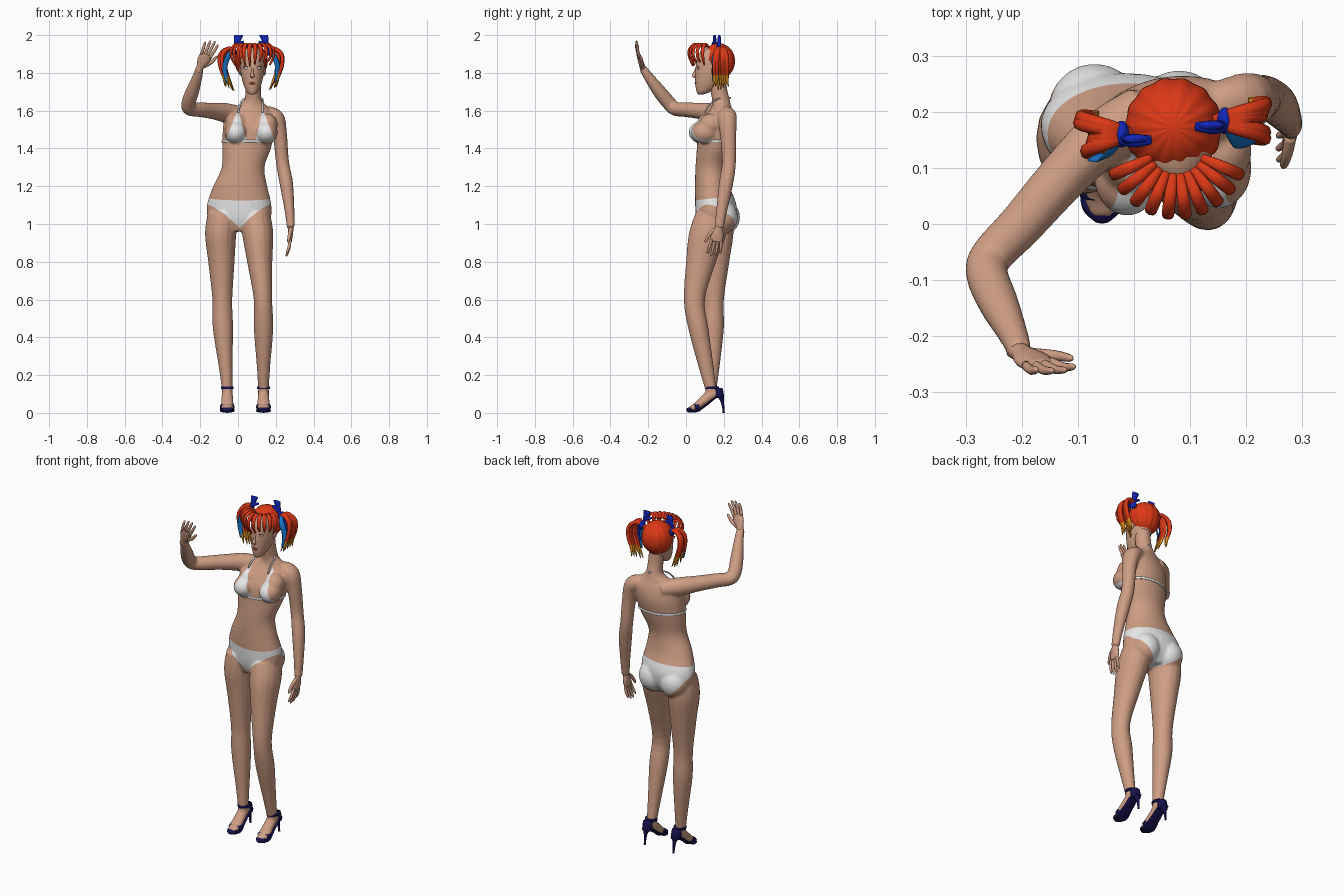
import bpy, bmesh, math, random
from mathutils import Vector, Matrix

random.seed(4)
if "Cube" in bpy.data.objects:
    bpy.data.objects.remove(bpy.data.objects["Cube"])


def material(name, rgb):
    m = bpy.data.materials.new(name)
    m.use_nodes = True
    m.diffuse_color = (*rgb, 1)
    node = next(n for n in m.node_tree.nodes if n.type == 'BSDF_PRINCIPLED')
    node.inputs["Base Color"].default_value = (*rgb, 1)
    node.inputs["Roughness"].default_value = 0.7
    return m


SKIN = material("skin", (0.62, 0.34, 0.23))
WHITE = material("white_fabric", (0.8, 0.8, 0.8))
RED = material("red_hair", (0.72, 0.04, 0.008))
ORANGE = material("orange_hair_tip", (0.72, 0.28, 0.012))
BLUE = material("blue_ribbon", (0.006, 0.02, 0.5))
SKY = material("light_blue_ribbon", (0.01, 0.19, 0.62))
NAVY = material("navy_shoe", (0.008, 0.006, 0.075))
LIP = material("lip_red", (0.36, 0.05, 0.04))
DARK = material("dark_lash", (0.06, 0.025, 0.02))
X, Y, Z = Vector((1, 0, 0)), Vector((0, 1, 0)), Vector((0, 0, 1))


def spline(pts, k=4):
    """Catmull-Rom through rows of x, y, z, radius, radius, turn."""
    rows = [tuple(p) + (0,) * (6 - len(p)) for p in pts]
    ext = [rows[0]] + rows + [rows[-1]]
    out = []
    for a, b, c, d in zip(ext, ext[1:], ext[2:], ext[3:]):
        for i in range(k):
            t = i / k
            out.append([q + 0.5 * t * (r - p + t * (2*p - 5*q + 4*r - s + t * (3*(q - r) + s - p)))
                        for p, q, r, s in zip(a, b, c, d)])
    return out + [list(rows[-1])]


def loft(bm, pts, ref=X, n=16, level=False, mat=0):
    """Elliptical rings along a path, first radius in the ref direction."""
    path = spline(pts)
    rings = []
    for i, p in enumerate(path):
        t = Vector(path[min(i + 1, len(path) - 1)][:3]) - Vector(path[max(i - 1, 0)][:3])
        t = Z if level else t.normalized()
        u = (ref - t * ref.dot(t)).normalized()
        u = Matrix.Rotation(math.radians(p[5]), 3, t) @ u
        v = t.cross(u)
        rings.append([bm.verts.new(Vector(p[:3]) + u * p[3] * math.cos(a) + v * p[4] * math.sin(a))
                      for a in (math.tau * j / n for j in range(n))])
    faces = [bm.faces.new(rings[0][::-1]), bm.faces.new(rings[-1])]
    for r, s in zip(rings, rings[1:]):
        faces += [bm.faces.new((r[j], r[(j + 1) % n], s[(j + 1) % n], s[j])) for j in range(n)]
    for f in faces:
        f.material_index = mat


def blob(bm, centre, radii, u=24, v=14):
    m = Matrix.LocRotScale(Vector(centre), None, Vector(radii))
    return bmesh.ops.create_uvsphere(bm, u_segments=u, v_segments=v, radius=1, matrix=m)["verts"]


def finish(bm, name, *mats):
    bmesh.ops.recalc_face_normals(bm, faces=bm.faces)
    for f in bm.faces:
        f.smooth = True
    me = bpy.data.meshes.new(name)
    bm.to_mesh(me)
    bm.free()
    for m in mats:
        me.materials.append(m)
    ob = bpy.data.objects.new(name, me)
    bpy.context.collection.objects.link(ob)
    return ob


def part(name, mat, pts, ref=X, **kw):
    bm = bmesh.new()
    loft(bm, pts, ref, **kw)
    return finish(bm, name, mat)


def ball(name, mat, centre, radii):
    bm = bmesh.new()
    blob(bm, centre, radii)
    return finish(bm, name, mat)


# Body: torso, limbs and feet fused into one smooth skin
FEET = (("right", -0.057), ("left", 0.135))
bm = bmesh.new()
loft(bm, [(0.005, .15, .96, .07, .07, -8), (.007, .158, 1.02, .16, .1, -8), (.006, .158, 1.1, .172, .108, -8),
          (.012, .14, 1.2, .143, .092, -4), (.027, .135, 1.3, .113, .085), (.045, .15, 1.4, .13, .092, 8),
          (.058, .165, 1.5, .14, .096, 12), (.065, .18, 1.57, .135, .075, 14), (.075, .187, 1.62, .085, .052, 10),
          (.08, .185, 1.655, .047, .047), (.08, .172, 1.72, .042, .045), (.078, .165, 1.79, .042, .045)],
     n=28, level=True)
loft(bm, [(-.08, .155, 1.06, .08, .095), (-.092, .152, .95, .083, .1), (-.088, .15, .8, .07, .08),
          (-.083, .145, .6, .053, .056), (-.08, .145, .45, .054, .056), (-.066, .138, .25, .037, .041),
          (-.057, .132, .12, .028, .03), (-.057, .135, .09, .027, .03)], level=True)
loft(bm, [(.09, .145, 1.06, .08, .095), (.104, .115, .95, .083, .1), (.115, .08, .8, .067, .08),
          (.132, .044, .6, .049, .056), (.135, .065, .45, .052, .054), (.135, .105, .25, .036, .041),
          (.135, .132, .12, .028, .03), (.135, .135, .09, .027, .03)], level=True)
loft(bm, [(.15, .21, 1.575, .045, .05), (.2, .218, 1.56, .046, .052), (.222, .223, 1.47, .038, .043),
          (.235, .228, 1.33, .035, .037), (.255, .213, 1.22, .036, .038), (.272, .19, 1.08, .027, .03),
          (.28, .175, .98, .021, .024)])
loft(bm, [(.02, .2, 1.575, .045, .05), (-.06, .15, 1.588, .052, .05), (-.13, .08, 1.598, .044, .045),
          (-.2, 0, 1.605, .039, .041), (-.255, -.058, 1.61, .037, .038), (-.262, -.09, 1.64, .038, .038),
          (-.242, -.14, 1.7, .036, .036), (-.216, -.195, 1.775, .027, .027), (-.203, -.228, 1.825, .02, .022)], Z)
for x, y in ((-.07, .2), (.08, .188)):
    blob(bm, (x, y, 1.035), (.084, .086, .09))
for x, y in ((-.012, .087), (.15, .1)):
    blob(bm, (x, y, 1.485), (.06, .073, .06))
    blob(bm, (x + .005, y + .03, 1.525), (.055, .06, .06))
for _, x in FEET:
    loft(bm, [(x, .172, .105, .022, .02), (x, .14, .1, .029, .03), (x, .095, .065, .032, .027),
              (x, .055, .034, .035, .02), (x, .015, .021, .022, .011)])
body = finish(bm, "body", SKIN, WHITE)
fuse = body.modifiers.new("fuse", 'REMESH')
fuse.mode, fuse.voxel_size = 'VOXEL', 0.007
relax = body.modifiers.new("relax", 'SMOOTH')
relax.factor, relax.iterations = 0.5, 5
fused = bpy.data.meshes.new_from_object(body.evaluated_get(bpy.context.evaluated_depsgraph_get()))
body.modifiers.clear()
body.data = fused
fused.materials.clear()
for m in (SKIN, WHITE):
    fused.materials.append(m)


def triangle_planes(tri):
    mid = sum((Vector((p[0], 0, p[1])) for p in tri), Vector()) / 3
    for (ax, az), (bx, bz) in zip(tri, tri[1:] + tri[:1]):
        co, no = Vector((ax, 0, az)), Vector((az - bz, 0, bx - ax)).normalized()
        yield co, no if (mid - co).dot(no) > 0 else -no


# Swimwear: cut the skin along planes and colour the faces inside them
pelvis = [(Vector((.01, .05, .985)), Vector((s * .88, .35, 1)).normalized()) for s in (-1, 1)]
pelvis.append((Vector((0, .05, 1.125)), Vector((0, .12, -1)).normalized()))
regions = [(pelvis, lambda c: .9 < c.z < 1.2 and c.x < .23)]
for tri in ([(0, 1.61), (-.07, 1.43), (.047, 1.435)], [(.13, 1.61), (.092, 1.435), (.2, 1.43)]):
    regions.append((list(triangle_planes(tri)), lambda c: 1.4 < c.z < 1.63 and c.y < .145 and -.09 < c.x < .22))
bm = bmesh.new()
bm.from_mesh(fused)
for planes, near in regions:
    for co, no in planes:
        fs = [f for f in bm.faces if near(f.calc_center_median())]
        geom = fs + list({e for f in fs for e in f.edges}) + list({v for f in fs for v in f.verts})
        bmesh.ops.bisect_plane(bm, geom=geom, dist=1e-5, plane_co=co, plane_no=no)
    for f in bm.faces:
        c = f.calc_center_median()
        if near(c) and all((c - co).dot(no) > 0 for co, no in planes):
            f.material_index = 1
for f in bm.faces:
    f.smooth = True
bm.to_mesh(fused)
bm.free()

# Chest band and neck straps
band = []
for i in range(25):
    a = math.tau * i / 24
    p = Matrix.Rotation(math.radians(10), 3, 'Z') @ Vector((.136 * math.cos(a), .096 * math.sin(a), 0))
    band.append((.05 + p.x, .156 + p.y, 1.438, .007, .003))
part("chest_band", WHITE, band, Z, n=8)
for name, x, nx in (("right", 0, .03), ("left", .13, .13)):
    part(name + "_neck_strap", WHITE, [(x, .1, 1.59, .005, .004), (x * .7 + nx * .3, .12, 1.625, .005, .004),
         (nx, .165, 1.662, .005, .004), (.08, .236, 1.668, .005, .004)], n=8)


# Hands
def hand(name, wrist, along, thumb):
    w, a = Vector(wrist), Vector(along).normalized()
    t = Vector(thumb)
    t = (t - a * t.dot(a)).normalized()
    n = a.cross(t)
    bm = bmesh.new()

    def limb(rows, ref):
        loft(bm, [(*(w + a * i + t * j + n * k), r, q) for i, j, k, r, q in rows], ref, n=10)
    limb([(-.02, 0, 0, .019, .019), (.01, 0, 0, .021, .016), (.045, 0, 0, .033, .014), (.085, 0, 0, .033, .01)], t)
    for k, size in ((-1.5, .062), (-.5, .08), (.5, .087), (1.5, .076)):
        limb([(.075, k * .016, 0, .008, .009), (.08 + size * .5, k * .02, .003, .0078, .008),
              (.08 + size * .9, k * .022, .012, .006, .006), (.08 + size, k * .022, .015, .002, .002)], t)
    limb([(.02, .015, 0, .011, .012), (.055, .042, .004, .0095, .01), (.09, .054, .008, .007, .007),
          (.1, .056, .009, .002, .002)], n)
    finish(bm, name, SKIN)


hand("right_hand", (-.203, -.228, 1.825), (.075, -.05, .15), X)
hand("left_hand", (.28, .175, .99), (-.01, -.03, -.16), -Y)

# Head and face
HX = .076
part("head", SKIN, [(HX, .078, 1.686, .012, .014), (HX, .093, 1.70, .03, .037), (HX, .113, 1.735, .046, .063),
     (HX, .132, 1.78, .058, .084), (HX, .142, 1.82, .064, .092), (HX, .15, 1.88, .065, .09),
     (HX, .157, 1.92, .05, .07), (HX, .16, 1.94, .015, .02)], n=28, level=True)
part("nose", SKIN, [(HX, .055, 1.825, .005, .006), (HX, .047, 1.8, .007, .009), (HX, .042, 1.783, .011, .011),
     (HX, .05, 1.773, .006, .005)], level=True, n=12)
ball("lips", LIP, (HX, .053, 1.745), (.016, .007, .007))
for side, s in (("right", -1), ("left", 1)):
    ball(side + "_eye", WHITE, (HX + s * .033, .064, 1.825), (.014, .006, .006))
    ball(side + "_lash", DARK, (HX + s * .034, .063, 1.832), (.016, .006, .002))
    ball(side + "_ear", SKIN, (HX + s * .064, .15, 1.81), (.008, .016, .024))

# Hair cap with combed ridges, trimmed open at the face
bm = bmesh.new()
crown = Vector((.07, .172, 1.862))
blob(bm, crown, (.086, .088, .095), u=84, v=24)
for v in bm.verts:
    d = v.co - crown
    v.co = crown + d * (1 + .018 * math.cos(14 * math.atan2(d.y, d.x)) * math.hypot(d.x, d.y) / .087)
bmesh.ops.bisect_plane(bm, geom=bm.verts[:] + bm.edges[:] + bm.faces[:], dist=1e-5, plane_co=(0, .108, 1.89),
                       plane_no=Vector((0, 1, .7)).normalized(), clear_inner=True)
bmesh.ops.holes_fill(bm, edges=[e for e in bm.edges if e.is_boundary], sides=0)
finish(bm, "hair_cap", RED).select_set(True)

# Curled fringe strands
bm = bmesh.new()
for i in range(10):
    a = math.radians(-66 + 132 * i / 9)
    d = Vector((math.sin(a), -math.cos(a), 0))
    drop = random.uniform(-.015, .015)
    rows = ((.05, 1.938, .008), (.092, 1.953, .011), (.122, 1.925, .011), (.122, 1.885, .009), (.1, 1.85 + drop, .003))
    loft(bm, [(HX + d.x * r, .138 + d.y * r, z, w, .006) for r, z, w in rows], Z.cross(d), n=8)
finish(bm, "fringe", RED)

# Pigtails with orange tips, bows and trailing ribbons
for side, s in (("right", -1), ("left", 1)):
    cx, cy = .07, .172 + s * .012
    bm = bmesh.new()
    for i in range(7):
        g, dy = random.uniform(-.018, .012), (i - 3) * .009
        rows = ((.07, 0, 1.9, .01), (.115, .5, 1.93, .013), (.153 + g, 1, 1.9, .013), (.156 + g, 1.2, 1.84, .012),
                (.135 + g, 1.2, 1.775, .01), (.12 + g * 2, 1.5, 1.72 + g, .002))
        loft(bm, [(cx + s * o, cy + dy * k, z, w, w * .8) for o, k, z, w in rows], Y, n=8)
    for f in bm.faces:
        f.material_index = int(f.calc_center_median().z < 1.785)
    finish(bm, side + "_pigtail", RED, ORANGE)
    ball(side + "_hair_tie", BLUE, (cx + s * .092, cy, 1.915), (.014, .024, .024))
    part(side + "_bow", BLUE, [(cx + s * .088, cy - .008, 1.93, .007, .008), (cx + s * .075, cy - .008, 1.965, .016, .009),
         (cx + s * .066, cy - .008, 2.0, .024, .008)], level=True, n=10)
    part(side + "_bow_loop", BLUE, [(cx + s * .095, cy - .01, 1.925, .008, .006), (cx + s * .07, cy - .012, 1.953, .012, .01),
         (cx + s * .04, cy - .01, 1.965, .008, .006)], Y, n=10)
    for name, mat, dy, dz in (("_front_ribbon", SKY, -.04, 0), ("_side_ribbon", BLUE, -.022, .05)):
        part(side + name, mat, [(cx + s * .095, cy - .01, 1.93, .008, .003), (cx + s * .12, cy + dy, 1.89, .015, .003),
             (cx + s * .14, cy + dy, 1.83 + dz / 2, .015, .003), (cx + s * .13, cy + dy, 1.75 + dz, .009, .003)],
             Vector((1, .5, 0)), n=8)

# High-heeled shoes
for side, x in FEET:
    part(side + "_shoe_sole", NAVY, [(x, .2, .092, .022, .005), (x, .16, .084, .029, .006), (x, .11, .045, .032, .006),
         (x, .06, .011, .039, .006), (x, .025, .009, .034, .007), (x, .006, .01, .014, .006)], n=12)
    part(side + "_shoe_heel", NAVY, [(x, .182, .09, .022, .02), (x, .192, .06, .01, .01), (x, .198, .02, .006, .006),
         (x, .2, 0, .006, .006)], level=True, n=10)
    part(side + "_heel_counter", NAVY, [(x, .178, .08, .028, .024), (x, .174, .105, .029, .026), (x, .172, .132, .026, .022)],
         level=True, n=14)
    part(side + "_ankle_strap", NAVY, [(x, .138, .126, .034, .038), (x, .138, .14, .034, .038)], level=True, n=18)
    part(side + "_toe_strap", NAVY, [(x, .07, .034, .039, .026), (x, .048, .027, .039, .022)], n=16)
    part(side + "_toe_cap", NAVY, [(x, .028, .018, .032, .016), (x, .015, .016, .026, .013), (x, .004, .012, .012, .008)], n=14)
